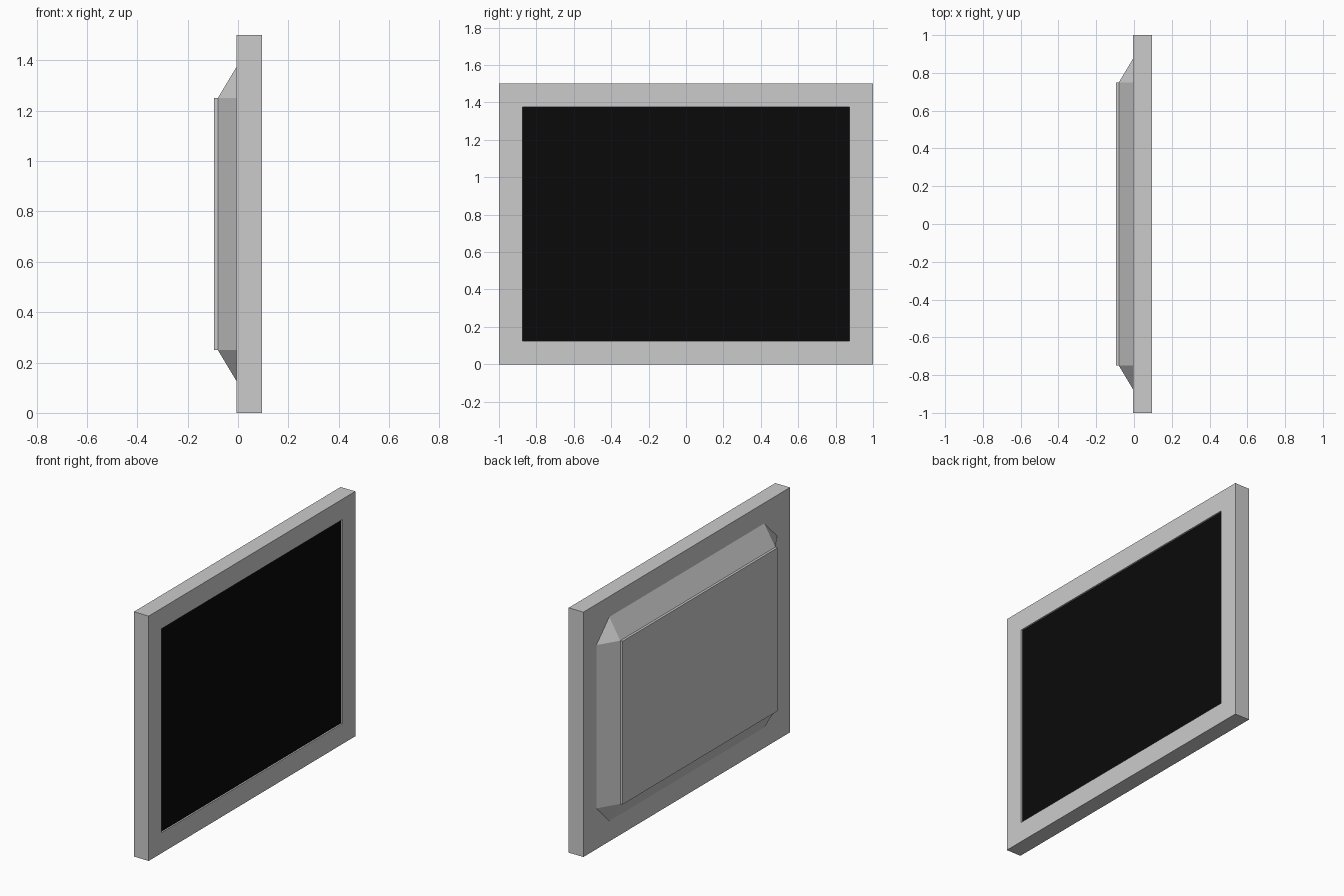
import bpy, bmesh

if "Cube" in bpy.data.objects:
    bpy.data.objects.remove(bpy.data.objects["Cube"])

FRONT, SEAT, STEP, BACK = 0.095, -0.005, -0.08, -0.095
MID = 0.75  # height of the centre line


def ring(bm, x, pts):
    """Add a loop of vertices in the plane at x, heights relative to MID."""
    return [bm.verts.new((x, y, MID + z)) for y, z in pts]


def rect(hy, hz):
    return [(hy, hz), (-hy, hz), (-hy, -hz), (hy, -hz)]


def bridge(bm, a, b):
    for i in range(len(a)):
        j = (i + 1) % len(a)
        bm.faces.new((a[i], a[j], b[j], b[i]))


def finish(bm, name, color=None):
    bmesh.ops.recalc_face_normals(bm, faces=bm.faces)
    me = bpy.data.meshes.new(name)
    bm.to_mesh(me)
    bm.free()
    ob = bpy.data.objects.new(name, me)
    bpy.context.collection.objects.link(ob)
    if color:
        mat = bpy.data.materials.new(name)
        mat.diffuse_color = color
        mat.use_nodes = True
        mat.node_tree.nodes["Principled BSDF"].inputs["Base Color"].default_value = mat.diffuse_color
        me.materials.append(mat)
    return ob


# Frame: slab with a bezel around a shallow recess
bm = bmesh.new()
loops = [ring(bm, SEAT, rect(1, 0.75)), ring(bm, FRONT, rect(1, 0.75)),
         ring(bm, FRONT, rect(0.875, 0.625)), ring(bm, FRONT - 0.01, rect(0.875, 0.625))]
bm.faces.new(loops[0])
for a, b in zip(loops, loops[1:]):
    bridge(bm, a, b)
finish(bm, "frame")

# Black panel closing the recess, facing +x
bm = bmesh.new()
bm.faces.new(ring(bm, FRONT - 0.01, rect(0.875, 0.625)))
panel = finish(bm, "screen_panel", (0.003, 0.003, 0.003, 1))
if panel.data.polygons[0].normal.x < 0:
    panel.data.flip_normals()

# Rear housing: four slopes with triangular corners
bm = bmesh.new()
top = ring(bm, STEP, rect(0.75, 0.5))
base = []
for y, z in rect(0.75, 0.5):
    sy, sz = (1 if y > 0 else -1), (1 if z > 0 else -1)
    base.append(ring(bm, SEAT, [(y + 0.125 * sy, z), (y, z + 0.125 * sz)]))
for i in range(4):
    j = (i + 1) % 4
    bm.faces.new((top[i], *base[i]))
    k = 1 if i % 2 == 0 else 0  # even sides run along y, odd along z
    bm.faces.new((top[i], base[i][k], base[j][k], top[j]))
bm.faces.new(top)
finish(bm, "rear_housing")

# Rear cover plate
bm = bmesh.new()
a, b = ring(bm, STEP, rect(0.75, 0.5)), ring(bm, BACK, rect(0.75, 0.5))
bridge(bm, a, b)
bm.faces.new(b)
finish(bm, "rear_plate")
